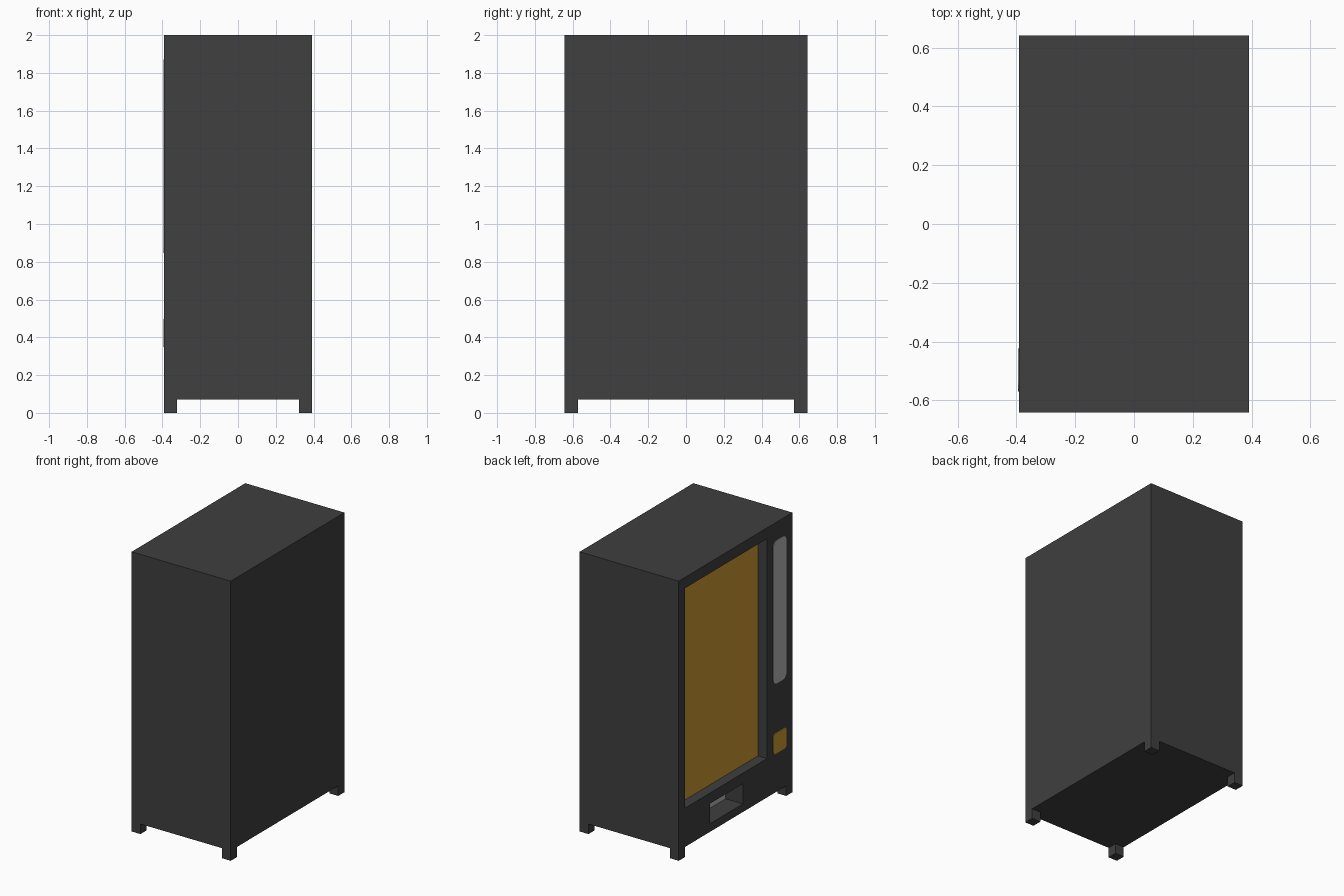
import bpy, bmesh, math

if "Cube" in bpy.data.objects:
    bpy.data.objects.remove(bpy.data.objects["Cube"])

HX, HY, TOP, BASE = 0.392, 0.642, 2.0, 0.072
FRONT = -HX  # the display side of the cabinet faces -x


def material(name, rgb):
    m = bpy.data.materials.new(name)
    m.diffuse_color = (*rgb, 1.0)
    m.use_nodes = True
    m.node_tree.nodes["Principled BSDF"].inputs["Base Color"].default_value = m.diffuse_color
    return m


DARK = material("charcoal", (0.05, 0.05, 0.05))
GOLD = material("amber", (0.60, 0.32, 0.032))
GREY = material("light grey", (0.47, 0.46, 0.46))


def finish(name, bm, mats):
    bmesh.ops.recalc_face_normals(bm, faces=bm.faces)
    me = bpy.data.meshes.new(name)
    bm.to_mesh(me)
    bm.free()
    for m in mats:
        me.materials.append(m)
    ob = bpy.data.objects.new(name, me)
    bpy.context.collection.objects.link(ob)
    return ob


def box(name, x, y, z, mats):
    bm = bmesh.new()
    bmesh.ops.create_cube(bm, size=1)
    for v in bm.verts:
        v.co = [(a + b) / 2 + c * (b - a) for (a, b), c in zip((x, y, z), v.co)]
    return finish(name, bm, mats)


def rounded_plate(name, y, z, r, mat, thick=0.003):
    """Thin plate with rounded corners lying on the display side."""
    bm = bmesh.new()
    corners = [(y[1] - r, z[1] - r), (y[0] + r, z[1] - r),
               (y[0] + r, z[0] + r), (y[1] - r, z[0] + r)]
    ring = []
    for i, (cy, cz) in enumerate(corners):
        for k in range(5):
            a = math.radians(90 * i + 22.5 * k)
            ring.append(bm.verts.new((FRONT, cy + r * math.cos(a), cz + r * math.sin(a))))
    face = bm.faces.new(ring)
    out = bmesh.ops.extrude_face_region(bm, geom=[face])
    for v in out["geom"]:
        if isinstance(v, bmesh.types.BMVert):
            v.co.x -= thick
    return finish(name, bm, [mat])


# Cabinet with a shallow display window and a deeper delivery slot
cabinet = box("cabinet", (-HX, HX), (-HY, HY), (BASE, TOP), [DARK, GOLD, GREY])
recesses = [("window_cutter", 0.072, (-0.356, 0.573), (0.35, 1.922)),
            ("slot_cutter", 0.137, (-0.083, 0.291), (0.13, 0.274))]
for name, depth, y, z in recesses:
    cutter = box(name, (FRONT - 0.1, FRONT + depth), y, z, [DARK])
    cutter.hide_render = True
    mod = cabinet.modifiers.new(name, "BOOLEAN")
    mod.operation, mod.solver, mod.object = "DIFFERENCE", "EXACT", cutter
    bpy.context.view_layer.objects.active = cabinet
    bpy.ops.object.modifier_apply(modifier=name)
    bpy.data.objects.remove(cutter)

# Backs of the recesses: amber display, light grey delivery flap
for p in cabinet.data.polygons:
    p.material_index = 0
    if p.normal.x < -0.9 and p.center.x > FRONT + 0.03:
        p.material_index = 1 if p.center.z > 0.3 else 2

# Control strip and change tray cover beside the window
rounded_plate("control_panel", (-0.571, -0.424), (0.847, 1.872), 0.04, GREY)
rounded_plate("change_tray", (-0.571, -0.424), (0.348, 0.497), 0.022, GOLD)

# Four corner feet
S = 0.07
for sx, nx in ((-1, "front"), (1, "rear")):
    for sy, ny in ((-1, "right"), (1, "left")):
        box(f"{nx}_{ny}_foot", sorted((sx * HX, sx * (HX - S))),
            sorted((sy * HY, sy * (HY - S))), (0, BASE), [DARK])
